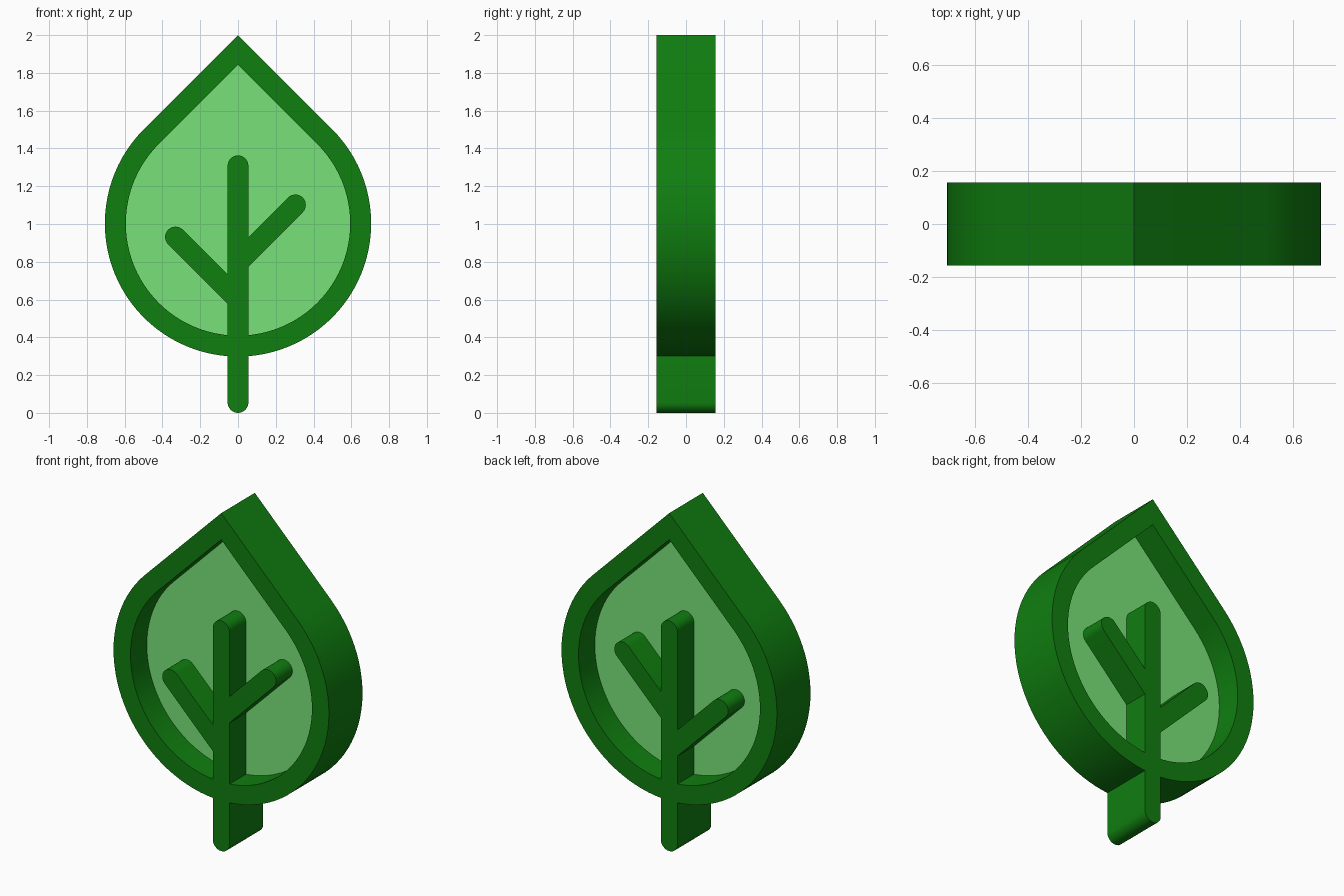
import bpy, bmesh
from math import pi, sin, cos, sqrt, atan2

if "Cube" in bpy.data.objects:
    bpy.data.objects.remove(bpy.data.objects["Cube"])

DEPTH = 0.157      # half thickness of the whole model
CENTRE = 1.003     # height of the round part of the leaf
HALF_W = 0.055     # half width of the veins


def material(name, colour):
    m = bpy.data.materials.new(name)
    m.diffuse_color = colour
    m.use_nodes = True
    m.node_tree.nodes["Principled BSDF"].inputs["Base Color"].default_value = m.diffuse_color
    return m


dark = material("dark_green", (0.005, 0.21, 0.005, 1))
light = material("light_green", (0.19, 0.76, 0.19, 1))


def make_object(name, bm, mat):
    bmesh.ops.recalc_face_normals(bm, faces=bm.faces[:])
    me = bpy.data.meshes.new(name)
    bm.to_mesh(me)
    bm.free()
    me.materials.append(mat)
    ob = bpy.data.objects.new(name, me)
    bpy.context.collection.objects.link(ob)
    return ob


def leaf_outline(r, n=72):
    # round bottom with two 45 degree tangents meeting at the tip
    pts = [(0, CENTRE + r * sqrt(2))]
    for i in range(n + 1):
        a = pi / 4 - 1.5 * pi * i / n
        pts.append((r * cos(a), CENTRE + r * sin(a)))
    return pts


def prism(name, pts, half, mat):
    bm = bmesh.new()
    face = bm.faces.new([bm.verts.new((x, -half, z)) for x, z in pts])
    ext = bmesh.ops.extrude_face_region(bm, geom=[face])["geom"]
    bmesh.ops.translate(bm, vec=(0, 2 * half, 0),
                        verts=[v for v in ext if isinstance(v, bmesh.types.BMVert)])
    return make_object(name, bm, mat)


def ring(name, outer, inner, half, mat):
    bm = bmesh.new()
    loops = [[bm.verts.new((x, y, z)) for x, z in pts]
             for pts, y in ((outer, -half), (outer, half), (inner, half), (inner, -half))]
    n = len(outer)
    for k in range(4):
        a, b = loops[k], loops[(k + 1) % 4]
        for i in range(n):
            j = (i + 1) % n
            bm.faces.new((a[i], a[j], b[j], b[i]))
    return make_object(name, bm, mat)


def bar(p, q, round_start=False, n=16):
    # flat bar from p to q with a rounded end
    a = atan2(q[1] - p[1], q[0] - p[0])

    def cap(c, start):
        return [(c[0] + HALF_W * cos(start + pi * i / n),
                 c[1] + HALF_W * sin(start + pi * i / n)) for i in range(n + 1)]
    end = cap(q, a - pi / 2)
    start = cap(p, a + pi / 2)
    return end + (start if round_start else [start[0], start[-1]])


# Rim, stem and side veins, merged into one solid
rim = ring("leaf_rim_and_veins", leaf_outline(0.705), leaf_outline(0.594), DEPTH, dark)
veins = [
    prism("stem", bar((0, HALF_W), (0, 1.308), True), DEPTH, dark),
    prism("right_vein", bar((0, 0.797), (0.304, 1.101)), DEPTH, dark),
    prism("left_vein", bar((0, 0.600), (-0.331, 0.931)), DEPTH, dark),
]
bpy.context.view_layer.objects.active = rim
for vein in veins:
    mod = rim.modifiers.new("join", 'BOOLEAN')
    mod.operation = 'UNION'
    mod.solver = 'EXACT'
    mod.object = vein
    bpy.ops.object.modifier_apply(modifier=mod.name)
    bpy.data.objects.remove(vein)

# Thin leaf blade in the middle of the rim
blade = prism("leaf_blade", leaf_outline(0.6), 0.004, light)

for ob in (rim, blade):
    bpy.ops.object.select_all(action='DESELECT')
    ob.select_set(True)
    bpy.context.view_layer.objects.active = ob
    bpy.ops.object.shade_smooth_by_angle(angle=pi / 6)
